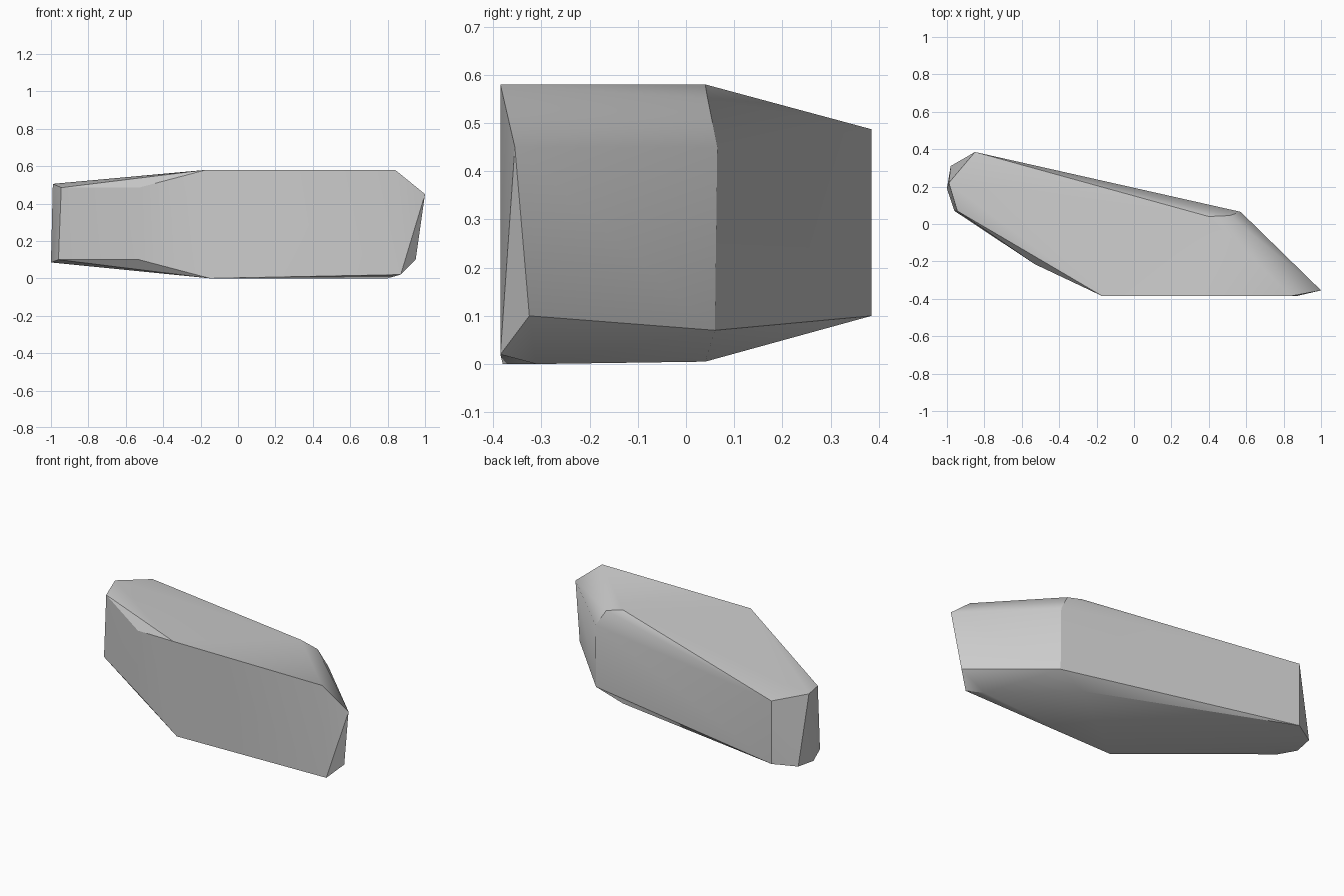
import bpy
import bmesh
import math

default_cube = bpy.data.objects.get("Cube")
if default_cube:
    bpy.data.objects.remove(default_cube)

# Corners of the chipped stone slab, grouped by the facet they bound
flat_top = [(-.17, -.385, .58), (.84, -.385, .58), (.4, .04, .58)]
flat_bottom = [(-.15, -.38, 0), (.8, -.31, 0), (.4, .04, .005), (.87, -.385, .02)]
blunt_end = [(1, -.355, .45), (.95, -.325, .1), (.57, .065, .45),
             (.57, .06, .07), (.51, .045, .55)]
tapered_end_top = [(-.85, .385, .487), (-.99, .22, .505),
                   (-.945, .07, .485), (-.53, -.215, .485)]
tapered_end_bottom = [(-.85, .385, .1), (-.98, .31, .09), (-1, .19, .085),
                      (-.96, .07, .1), (-.53, -.215, .1)]


def make_material(name, colour):
    material = bpy.data.materials.new(name)
    material.use_nodes = True
    material.diffuse_color = colour
    material.node_tree.nodes["Principled BSDF"].inputs["Base Color"].default_value = colour
    return material


def make_hull(name, corners, material):
    """Wrap a tight faceted skin around the corners."""
    bm = bmesh.new()
    for corner in corners:
        bm.verts.new(corner)
    bmesh.ops.convex_hull(bm, input=bm.verts[:])
    loose = [v for v in bm.verts if not v.link_faces]
    bmesh.ops.delete(bm, geom=loose, context='VERTS')
    bmesh.ops.recalc_face_normals(bm, faces=bm.faces[:])
    mesh = bpy.data.meshes.new(name)
    bm.to_mesh(mesh)
    bm.free()
    mesh.materials.append(material)
    obj = bpy.data.objects.new(name, mesh)
    bpy.context.collection.objects.link(obj)
    return obj


# Stone with soft shading over gentle angles and crisp chipped edges
stone_grey = make_material("stone grey", (.6, .6, .6, 1))
rock = make_hull("rock", flat_top + flat_bottom + blunt_end
                 + tapered_end_top + tapered_end_bottom, stone_grey)
bpy.ops.object.select_all(action='DESELECT')
rock.select_set(True)
bpy.context.view_layer.objects.active = rock
bpy.ops.object.shade_smooth_by_angle(angle=math.radians(30))
